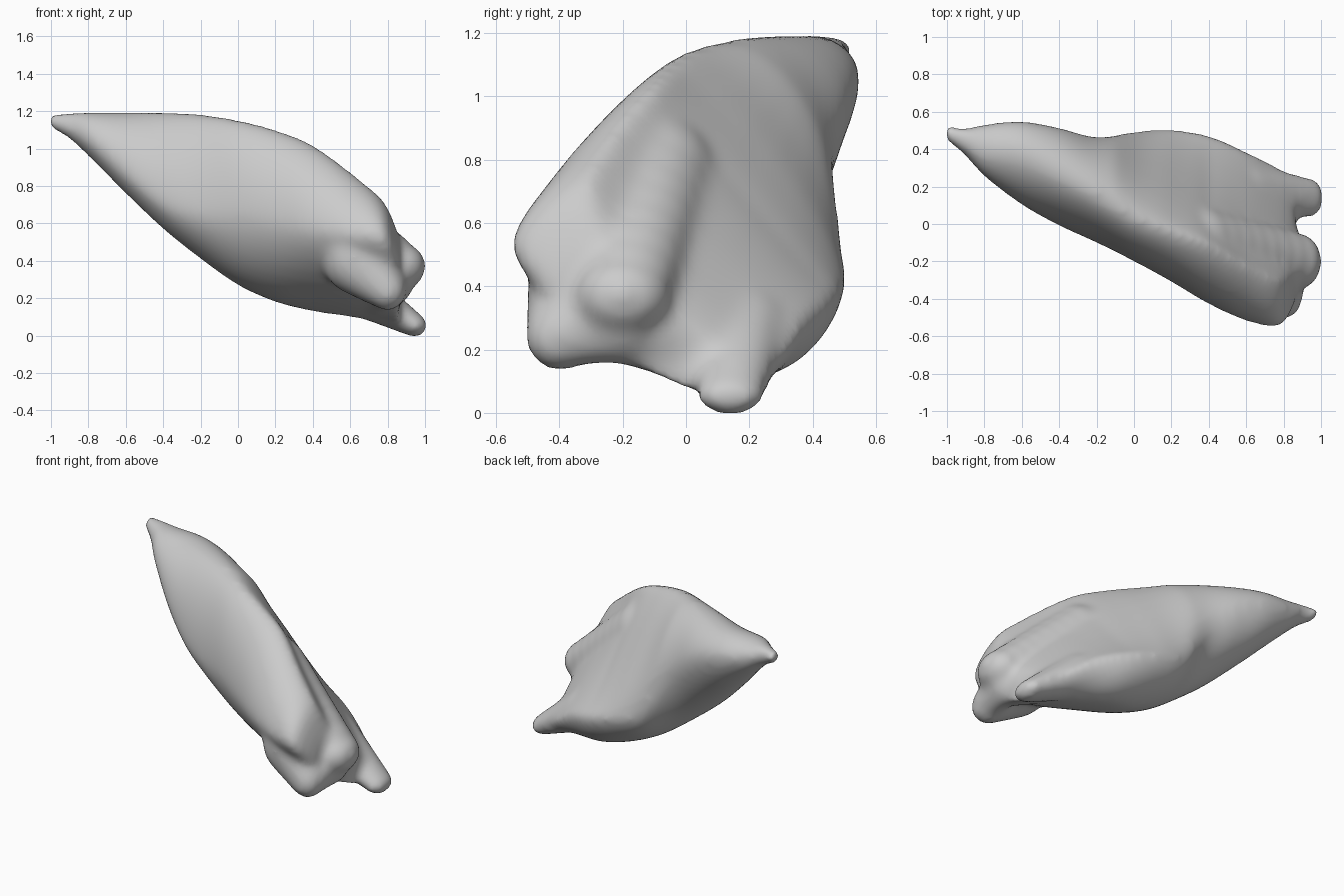
import bpy
import bmesh
from math import sin, cos, pi
from mathutils import Vector, Matrix

old = bpy.data.objects.get("Cube")
if old:
    bpy.data.objects.remove(old, do_unlink=True)

# One plain material
grey = bpy.data.materials.new("plain grey")
grey.use_nodes = True
colour = (0.6, 0.6, 0.6, 1)
grey.diffuse_color = colour
grey.node_tree.nodes["Principled BSDF"].inputs["Base Color"].default_value = colour

# Cross-sections along the body: x, then (y, z) of the top, back, bottom and front extremes
stations = [
    (-1.01, .50, 1.185, .53, 1.15, .49, 1.11, .445, 1.145),
    (-.9, .45, 1.195, .515, 1.14, .44, 1.05, .36, 1.10),
    (-.8, .40, 1.195, .535, 1.1, .40, .96, .25, 1.05),
    (-.6, .38, 1.195, .55, 1.05, .28, .76, .10, .87),
    (-.4, .28, 1.195, .515, .97, .20, .57, -.01, .72),
    (-.2, .17, 1.185, .465, .80, .20, .41, -.10, .66),
    (0, .05, 1.155, .495, .5, .20, .27, -.20, .66),
    (.2, -.03, 1.105, .505, .42, .22, .18, -.31, .61),
    (.4, -.10, 1.025, .475, .37, .25, .13, -.43, .57),
    (.6, -.22, .88, .39, .3, .20, .10, -.52, .54),
    (.78, -.30, .72, .30, .17, .16, .07, -.55, .52),
    (.86, -.26, .54, .23, .11, .14, .04, -.43, .40),
]
QUARTER = 10
STEPS = 6


def blend(a, b, t):
    return a + (b - a) * t


def fullness(x, low, high, start, end):
    """Curve power: 1 is a round quarter, 2 is straight, more is hollow."""
    t = min(max((x - start) / (end - start), 0), 1)
    return blend(low, high, t)


def section(values):
    """Closed ring made of four quarter curves between the extremes."""
    x = values[0]
    pts = [Vector((values[i], values[i + 1])) for i in (1, 3, 5, 7)]
    powers = [fullness(x, 1.1, 2.1, -.1, .4), 1.1,
              fullness(x, 1.1, 1.35, 0, .7), fullness(x, 1.1, 1.3, 0, .6)]
    ring = []
    for q in range(4):
        a, b = pts[q], pts[(q + 1) % 4]
        for k in range(QUARTER):
            t = k / QUARTER * pi / 2
            s, c = sin(t) ** powers[q], cos(t) ** powers[q]
            fast, slow = s, 1 - c
            # Leave the top and bottom sideways, the back and front vertically
            ty, tz = (fast, slow) if q % 2 == 0 else (slow, fast)
            ring.append((x, blend(a.x, b.x, ty), blend(a.y, b.y, tz)))
    return ring


def spline(p, t):
    """Catmull-Rom value between the two middle entries."""
    a, b, c, d = p
    return b + t / 2 * (c - a + t * (2 * a - 5 * b + 4 * c - d + t * (3 * (b - c) + d - a)))


def lofted_rows():
    last = len(stations) - 1
    for i in range(last):
        four = [stations[min(max(i + k, 0), last)] for k in (-1, 0, 1, 2)]
        for s in range(STEPS):
            yield [spline(p, s / STEPS) for p in zip(*four)]
    yield stations[-1]


# Main body
bm = bmesh.new()
rings = [[bm.verts.new(p) for p in section(r)] for r in lofted_rows()]
count = QUARTER * 4
for a, b in zip(rings, rings[1:]):
    for k in range(count):
        n = (k + 1) % count
        bm.faces.new((a[k], a[n], b[n], b[k]))
bm.faces.new(rings[0][::-1])
bm.faces.new(rings[-1])
bmesh.ops.recalc_face_normals(bm, faces=bm.faces)


def lobe(start, end, size_a, size_b, steps=8):
    """Row of overlapping ellipsoids that swells out of the body."""
    for i in range(steps):
        t = i / (steps - 1)
        place = Vector(start).lerp(Vector(end), t)
        size = Vector(size_a).lerp(Vector(size_b), t)
        bmesh.ops.create_icosphere(
            bm, subdivisions=3, radius=1,
            matrix=Matrix.Translation(place) @ Matrix.Diagonal((*size, 1)))


# Lower foot, long upper ridge with its side lobe, and front lobe
lobe((.6, .18, .26), (.945, .14, .055), (.14, .15, .14), (.07, .11, .065))
lobe((.35, -.1, .74), (.89, -.2, .37), (.2, .2, .21), (.115, .15, .12))
lobe((.62, -.33, .42), (.8, -.4, .24), (.17, .17, .2), (.1, .11, .11))
# Rim joining the front lobe, side lobe and foot
lobe((.8, -.4, .25), (.84, -.2, .3), (.1, .1, .11), (.1, .12, .14))
lobe((.82, -.2, .29), (.76, .02, .22), (.1, .12, .14), (.1, .12, .12))

mesh = bpy.data.meshes.new("body")
bm.to_mesh(mesh)
bm.free()
mesh.materials.append(grey)
body = bpy.data.objects.new("body", mesh)
bpy.context.collection.objects.link(body)

# Fuse everything into one soft skin
fuse = body.modifiers.new("fuse", 'REMESH')
fuse.mode = 'VOXEL'
fuse.voxel_size = 0.02
fuse.use_smooth_shade = True
soften = body.modifiers.new("soften", 'SMOOTH')
soften.factor = 0.5
soften.iterations = 22
